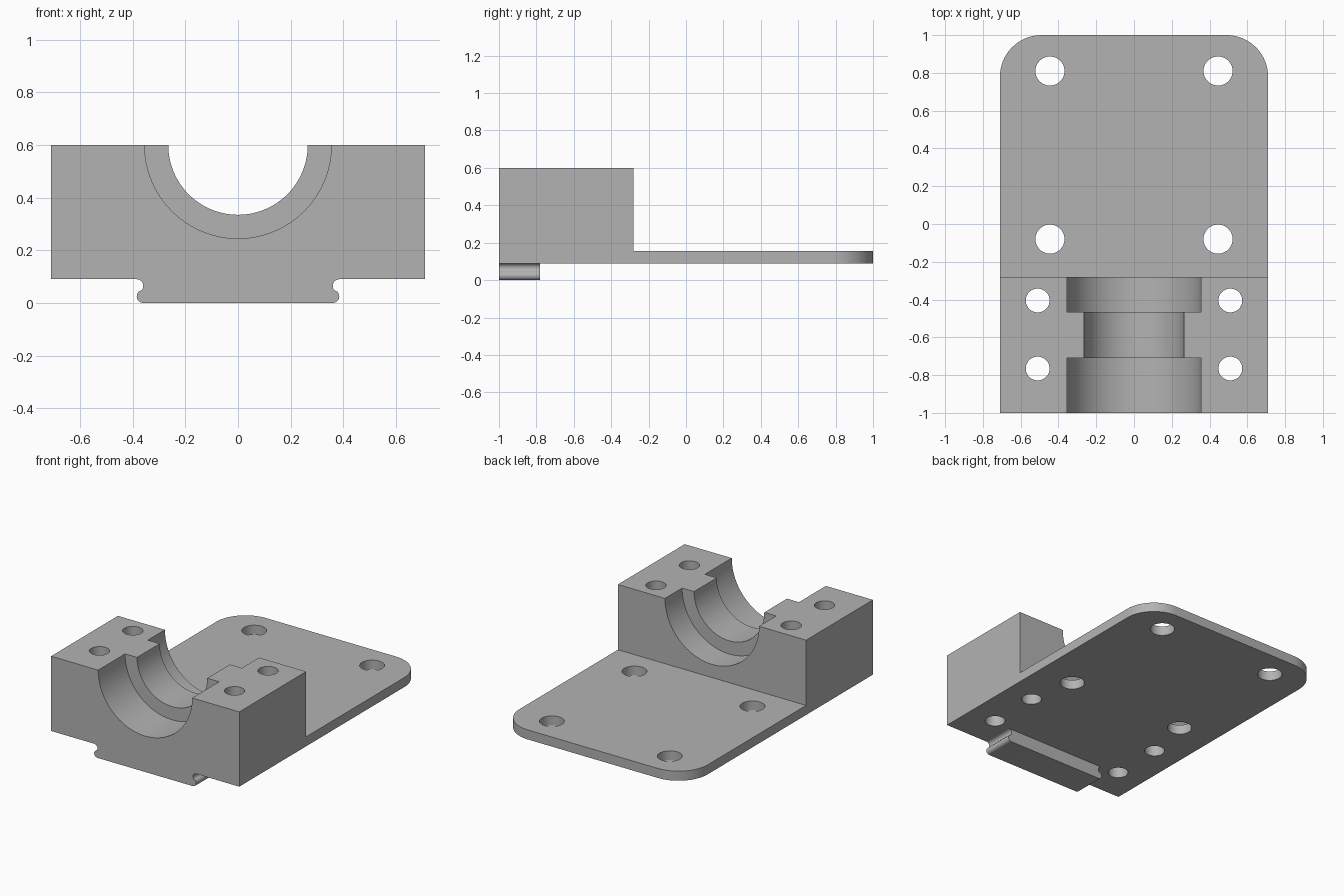
import bpy, bmesh
from math import radians, cos, sin, pi
from mathutils import Matrix

cube = bpy.data.objects.get("Cube")
if cube:
    bpy.data.objects.remove(cube, do_unlink=True)

grey = bpy.data.materials.new("machined grey")
grey.use_nodes = True
colour = (0.45, 0.45, 0.45, 1)
grey.diffuse_color = colour
grey.node_tree.nodes["Principled BSDF"].inputs["Base Color"].default_value = colour

WIDTH, BOTTOM, PLATE_TOP, BLOCK_TOP, BLOCK_BACK = 0.71, 0.09, 0.155, 0.6, -0.28


def arc(cx, cy, r, start, end, steps):
    angles = [radians(start + (end - start) * i / steps) for i in range(steps + 1)]
    return [(cx + r * cos(a), cy + r * sin(a)) for a in angles]


def add_object(name, bm):
    bmesh.ops.recalc_face_normals(bm, faces=bm.faces)
    mesh = bpy.data.meshes.new(name)
    bm.to_mesh(mesh)
    bm.free()
    mesh.materials.append(grey)
    obj = bpy.data.objects.new(name, mesh)
    bpy.context.collection.objects.link(obj)
    return obj


def prism(name, points, offset):
    """Extrude a closed outline of 3D points along an offset."""
    bm = bmesh.new()
    face = bm.faces.new([bm.verts.new(p) for p in points])
    result = bmesh.ops.extrude_face_region(bm, geom=[face])
    verts = [v for v in result["geom"] if isinstance(v, bmesh.types.BMVert)]
    bmesh.ops.translate(bm, vec=offset, verts=verts)
    return add_object(name, bm)


def cylinder(name, radius, length, centre, sides, along_y=False):
    bm = bmesh.new()
    turn = Matrix.Rotation(pi / 2 if along_y else 0, 4, "X")
    bmesh.ops.create_cone(bm, cap_ends=True, segments=sides, radius1=radius, radius2=radius,
                          depth=length, matrix=Matrix.Translation(centre) @ turn)
    return add_object(name, bm)


def combine(target, tool, operation):
    mod = target.modifiers.new(tool.name, "BOOLEAN")
    mod.operation, mod.solver, mod.object = operation, "EXACT", tool
    bpy.context.view_layer.objects.active = target
    bpy.ops.object.modifier_apply(modifier=mod.name)
    bpy.data.objects.remove(tool, do_unlink=True)


# Full-height body with rounded back corners
R = 0.22
outline = [(-WIDTH, -1), (WIDTH, -1)]
outline += arc(WIDTH - R, 1 - R, R, 0, 90, 16) + arc(R - WIDTH, 1 - R, R, 90, 180, 16)
body = prism("bearing_mount", [(x, y, BOTTOM) for x, y in outline],
             (0, 0, BLOCK_TOP - BOTTOM))

# Cut away the back to leave the thin plate
step = [(x, y, PLATE_TOP) for x, y in
        [(-1, BLOCK_BACK), (1, BLOCK_BACK), (1, 1.2), (-1, 1.2)]]
combine(body, prism("plate_step", step, (0, 0, 1)), "DIFFERENCE")

# Stepped half-round bearing seat
for radius, start, end in [(0.265, -1.1, -0.2), (0.355, -1.1, -0.71), (0.355, -0.465, -0.2)]:
    cutter = cylinder("seat_bore", radius, end - start,
                      (0, (start + end) / 2, BLOCK_TOP), 96, along_y=True)
    combine(body, cutter, "DIFFERENCE")

# Locating key below the front, with a rounded lip and notched neck
half = arc(0.36, 0.025, 0.025, -90, 45, 9) + arc(0.385, 0.065, 0.025, 225, 90, 9)
half.append((0.385, 0.12))
key = half + [(-x, z) for x, z in reversed(half)]
combine(body, prism("locating_key", [(x, -1, z) for x, z in key], (0, 0.22, 0)), "UNION")

# Bolt holes through the plate and the block
for x, radius, rows in [(0.445, 0.077, (0.81, -0.08)), (0.51, 0.063, (-0.405, -0.765))]:
    for side in (-1, 1):
        for y in rows:
            combine(body, cylinder("bolt_hole", radius, 2, (side * x, y, 0.3), 48), "DIFFERENCE")

# Smooth curved walls, keep edges sharp
bpy.ops.object.select_all(action="DESELECT")
body.select_set(True)
bpy.context.view_layer.objects.active = body
bpy.ops.object.shade_smooth_by_angle(angle=radians(30))
